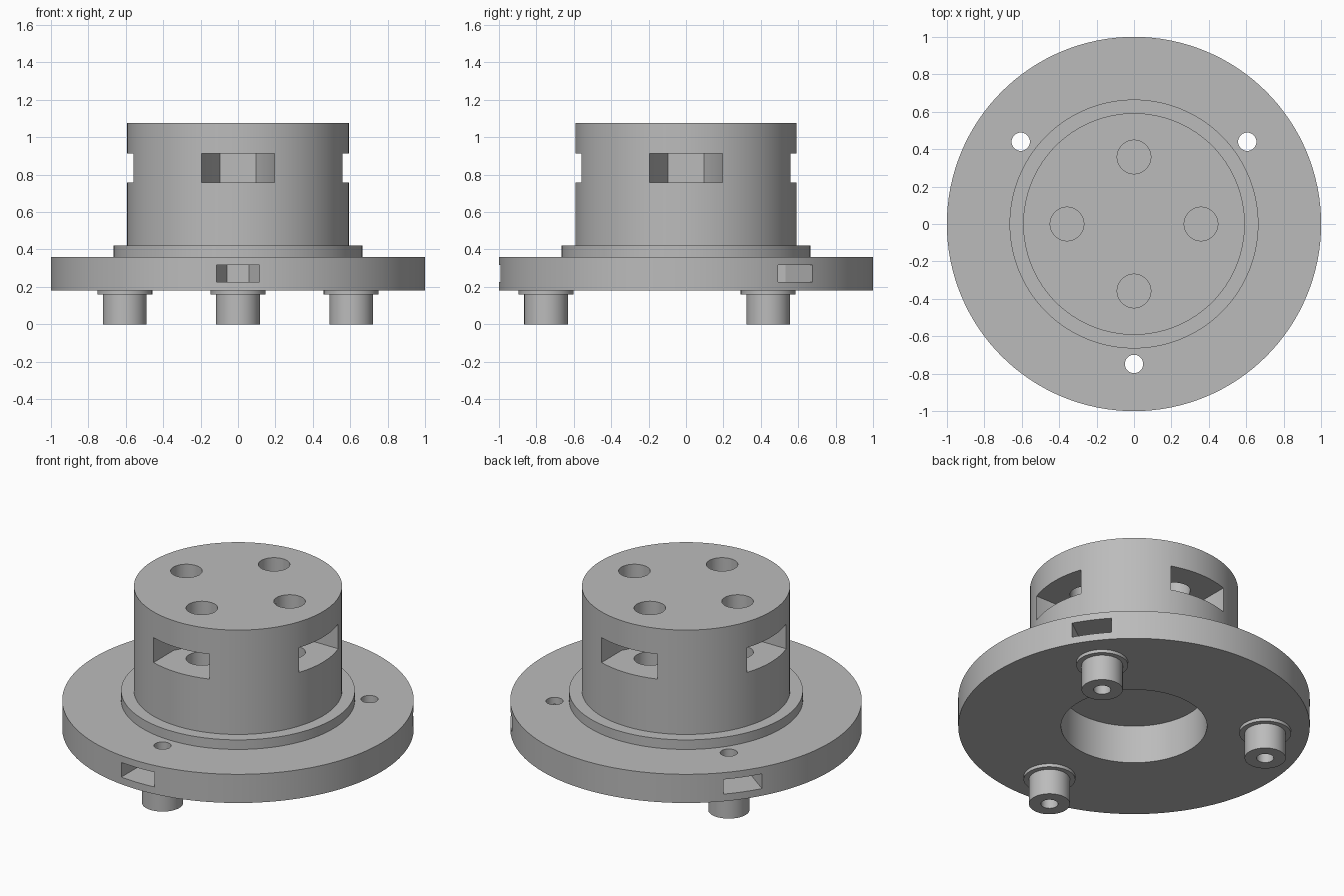
import bpy, bmesh
from math import radians, sin, cos, pi
from mathutils import Matrix, Vector

cube = bpy.data.objects.get("Cube")
if cube:
    bpy.data.objects.remove(cube, do_unlink=True)

SEGMENTS = 128

grey = bpy.data.materials.new("plain grey")
grey.use_nodes = True
colour = (0.5, 0.5, 0.5, 1)
grey.diffuse_color = colour
grey.node_tree.nodes["Principled BSDF"].inputs["Base Color"].default_value = colour


def add_object(name, bm):
    bmesh.ops.remove_doubles(bm, verts=bm.verts, dist=1e-5)
    bmesh.ops.recalc_face_normals(bm, faces=bm.faces)
    mesh = bpy.data.meshes.new(name)
    bm.to_mesh(mesh)
    bm.free()
    mesh.materials.append(grey)
    obj = bpy.data.objects.new(name, mesh)
    bpy.context.collection.objects.link(obj)
    return obj


def lathe(name, profile, segments, closed=False):
    """Revolve (radius, height) points around z."""
    bm = bmesh.new()
    verts = [bm.verts.new((r, 0, z)) for r, z in profile]
    edges = [bm.edges.new(pair) for pair in zip(verts, verts[1:])]
    if closed:
        edges.append(bm.edges.new((verts[-1], verts[0])))
    bmesh.ops.spin(bm, geom=verts + edges, cent=(0, 0, 0), axis=(0, 0, 1),
                   angle=2 * pi, steps=segments, use_merge=False)
    return add_object(name, bm)


def prism(name, outline, low, high, place):
    """Extrude a flat outline from low to high."""
    bm = bmesh.new()
    face = bm.faces.new([bm.verts.new(place @ Vector((x, y, low))) for x, y in outline])
    result = bmesh.ops.extrude_face_region(bm, geom=[face])
    top = [v for v in result["geom"] if isinstance(v, bmesh.types.BMVert)]
    bmesh.ops.translate(bm, verts=top, vec=(0, 0, high - low))
    obj = add_object(name, bm)
    obj.hide_render = True
    return obj


def circle(radius, count=48):
    return [(radius * cos(2 * pi * i / count), radius * sin(2 * pi * i / count))
            for i in range(count)]


def nut_pocket(r, reach):
    """Half hexagon at the bolt, running straight outwards."""
    back = -r * cos(pi / 6)
    return [(reach, r), (0, r), (back, r / 2), (back, -r / 2), (0, -r), (reach, -r)]


def spoke(degrees, distance):
    return Matrix.Rotation(radians(degrees), 4, "Z") @ Matrix.Translation((distance, 0, 0))


def cut(target, cutter):
    mod = target.modifiers.new("cut", "BOOLEAN")
    mod.operation = "DIFFERENCE"
    mod.solver = "EXACT"
    mod.object = cutter
    bpy.context.view_layer.objects.active = target
    bpy.ops.object.modifier_apply(modifier=mod.name)
    bpy.data.objects.remove(cutter, do_unlink=True)


# Flange, raised collar and solid drum, with a round recess underneath
body = lathe("flanged_hub", [
    (0, 0.42), (0.415, 0.42), (0.415, 0.18), (1, 0.18), (1, 0.36), (0.665, 0.36),
    (0.665, 0.42), (0.592, 0.42), (0.592, 1.075), (0, 1.075)], SEGMENTS)

# Four blind bolt holes in the drum, each with a nut slot from the side
for angle in (0, 90, 180, 270):
    place = spoke(angle, 0.358)
    cut(body, prism("bolt_hole_cutter", circle(0.09), 0.5, 1.2, place))
    cut(body, prism("nut_slot_cutter", nut_pocket(0.195, 0.5), 0.757, 0.913, place))

# Three screw positions: through hole, nut slot and tubular foot
parts = [body]
for label, angle in (("front", 270), ("back_left", 36), ("back_right", 144)):
    place = spoke(angle, 0.748)
    cut(body, prism("screw_hole_cutter", circle(0.049), 0.1, 0.5, place))
    cut(body, prism("small_slot_cutter", nut_pocket(0.115, 0.5), 0.225, 0.317, place))
    foot = lathe(label + "_foot", [
        (0.049, 0), (0.117, 0), (0.117, 0.16), (0.147, 0.16),
        (0.147, 0.18), (0.049, 0.18)], 48, closed=True)
    foot.matrix_world = place
    parts.append(foot)

# Smooth round walls, keep edges crisp
bpy.ops.object.select_all(action="DESELECT")
for part in parts:
    part.select_set(True)
bpy.context.view_layer.objects.active = body
bpy.ops.object.shade_smooth_by_angle(angle=radians(30))
